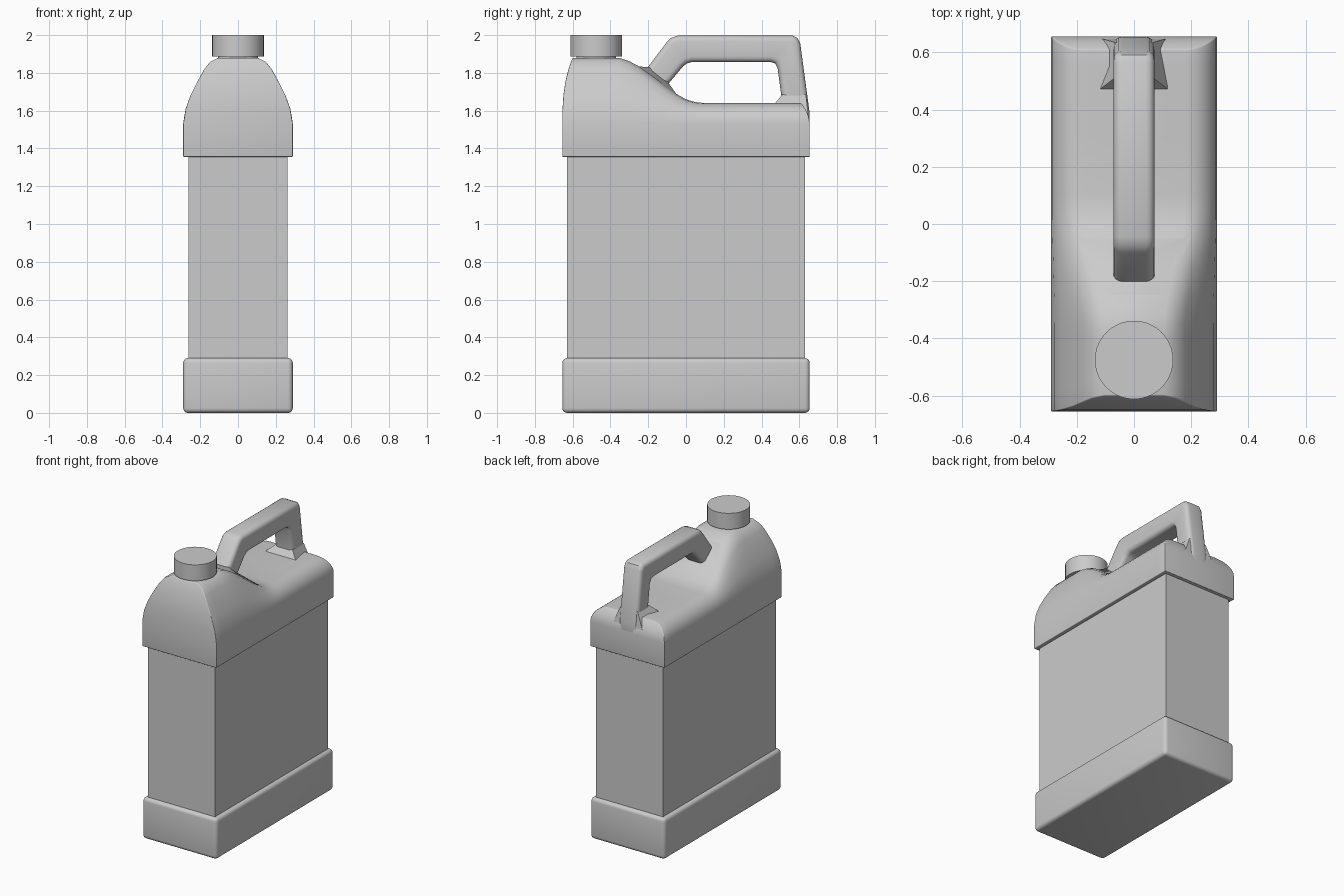
import bpy, bmesh, math

if "Cube" in bpy.data.objects:
    bpy.data.objects.remove(bpy.data.objects["Cube"])


def finish(name, bm, bevel=0.0, segs=4, limit=0.7):
    """Round sharp edges, make the object and smooth it by angle."""
    bmesh.ops.recalc_face_normals(bm, faces=bm.faces)
    if bevel:
        edges = [e for e in bm.edges if len(e.link_faces) == 2 and e.calc_face_angle() > limit]
        bmesh.ops.bevel(bm, geom=edges, offset=bevel, segments=segs, profile=0.5,
                        affect='EDGES', clamp_overlap=True)
    me = bpy.data.meshes.new(name)
    bm.to_mesh(me)
    bm.free()
    ob = bpy.data.objects.new(name, me)
    bpy.context.collection.objects.link(ob)
    bpy.ops.object.select_all(action='DESELECT')
    ob.select_set(True)
    bpy.context.view_layer.objects.active = ob
    bpy.ops.object.shade_smooth_by_angle(angle=math.radians(35))
    return ob


def box(name, hx, hy, z0, z1, bevel=0.0):
    bm = bmesh.new()
    bmesh.ops.create_cube(bm, size=1)
    for v in bm.verts:
        v.co = (v.co.x * 2 * hx, v.co.y * 2 * hy, z0 + (v.co.z + 0.5) * (z1 - z0))
    return finish(name, bm, bevel)


def cylinder(name, r, y, z0, z1):
    bm = bmesh.new()
    bmesh.ops.create_cone(bm, cap_ends=True, segments=40, radius1=r, radius2=r, depth=z1 - z0)
    bmesh.ops.translate(bm, verts=bm.verts, vec=(0, y, (z0 + z1) / 2))
    return finish(name, bm)


def flare(name, base, top):
    """Mirrored frustum; base and top are (half x, y, z) front and rear pairs."""
    bm = bmesh.new()
    rings = []
    for (a, b) in (base, top):
        pts = [a, b, (-b[0], b[1], b[2]), (-a[0], a[1], a[2])]
        rings.append([bm.verts.new(p) for p in pts])
    for i in range(4):
        j = (i + 1) % 4
        bm.faces.new((rings[0][i], rings[0][j], rings[1][j], rings[1][i]))
    bm.faces.new(rings[0])
    bm.faces.new(rings[1])
    return finish(name, bm)


# Base collar and straight label section
box("base_collar", 0.29, 0.655, 0.0, 0.29, 0.025)
box("middle_body", 0.262, 0.63, 0.27, 1.38)

# Shoulder: sections lofted from the tall neck end to the low handle end
neck_arc = [(0.29, 1.53), (0.277, 1.61), (0.252, 1.68), (0.217, 1.75),
            (0.178, 1.82), (0.148, 1.858), (0.105, 1.88)]
low_arc = [(0.18 + 0.11 * math.cos(a), 1.53 + 0.11 * math.sin(a))
           for a in (i * math.pi / 12 for i in range(7))]
stations = [(-0.655, 1.88), (-0.58, 1.88), (-0.49, 1.88), (-0.4, 1.88), (-0.35, 1.879),
            (-0.3, 1.862), (-0.25, 1.835), (-0.2, 1.8), (-0.15, 1.763), (-0.1, 1.724),
            (-0.05, 1.688), (0.0, 1.66), (0.05, 1.645), (0.1, 1.64), (0.3, 1.64),
            (0.5, 1.64), (0.58, 1.64), (0.655, 1.64)]
bm = bmesh.new()
rings = []
for y, top in stations:
    t = (top - 1.64) / 0.24
    half = [(0.29, 1.355)] + [(a[0] * t + b[0] * (1 - t), a[1] * t + b[1] * (1 - t))
                              for a, b in zip(neck_arc, low_arc)]
    ring = []
    for x, z in half + [(-x, z) for x, z in reversed(half)]:
        wf = max(0, (-0.4 - y) / 0.255)
        wb = max(0, (y - 0.5) / 0.155)
        lean_f = 0.055 * max(0, (z - 1.5) / 0.38) ** 3
        lean_b = 0.045 * max(0, (z - 1.53) / 0.11) ** 2
        ring.append(bm.verts.new((x, y + wf * lean_f - wb * lean_b, z)))
    rings.append(ring)
n = len(rings[0])
for r, s in zip(rings, rings[1:]):
    for i in range(n):
        j = (i + 1) % n
        bm.faces.new((r[i], r[j], s[j], s[i]))
for r in (rings[0], rings[-1]):
    for i in range(n // 2 - 1):
        bm.faces.new((r[i], r[i + 1], r[n - 2 - i], r[n - 1 - i]))
finish("shoulder", bm, 0.025, 4, 0.75)

# Neck and cap
cylinder("neck", 0.105, -0.475, 1.84, 1.9)
cylinder("cap", 0.137, -0.475, 1.887, 2.0)

# Handle: side outline extruded across and rounded
outline = [(-0.235, 1.78), (-0.195, 1.84), (-0.1, 1.965), (-0.08, 1.985), (-0.045, 1.997),
           (0.565, 1.997), (0.59, 1.985), (0.605, 1.955), (0.653, 1.6), (0.655, 1.5),
           (0.52, 1.5), (0.507, 1.66), (0.485, 1.825), (0.472, 1.85), (0.45, 1.857),
           (0.03, 1.857), (0.005, 1.85), (-0.015, 1.835), (-0.095, 1.74), (-0.12, 1.69)]
bm = bmesh.new()
sides = [[bm.verts.new((x, y, z)) for y, z in outline] for x in (-0.072, 0.072)]
for i in range(len(outline)):
    j = (i + 1) % len(outline)
    bm.faces.new((sides[0][i], sides[0][j], sides[1][j], sides[1][i]))
for s in sides:
    bm.faces.new(s)
finish("handle", bm, 0.03, 4, 1.2)

# Flared feet where the handle joins the shoulder
flare("handle_front_foot", ((0.1, -0.265, 1.835), (0.2, -0.045, 1.68)),
      ((0.068, -0.195, 1.83), (0.068, -0.095, 1.75)))
flare("handle_back_foot", ((0.12, 0.47, 1.638), (0.13, 0.652, 1.53)),
      ((0.068, 0.51, 1.685), (0.068, 0.635, 1.685)))
